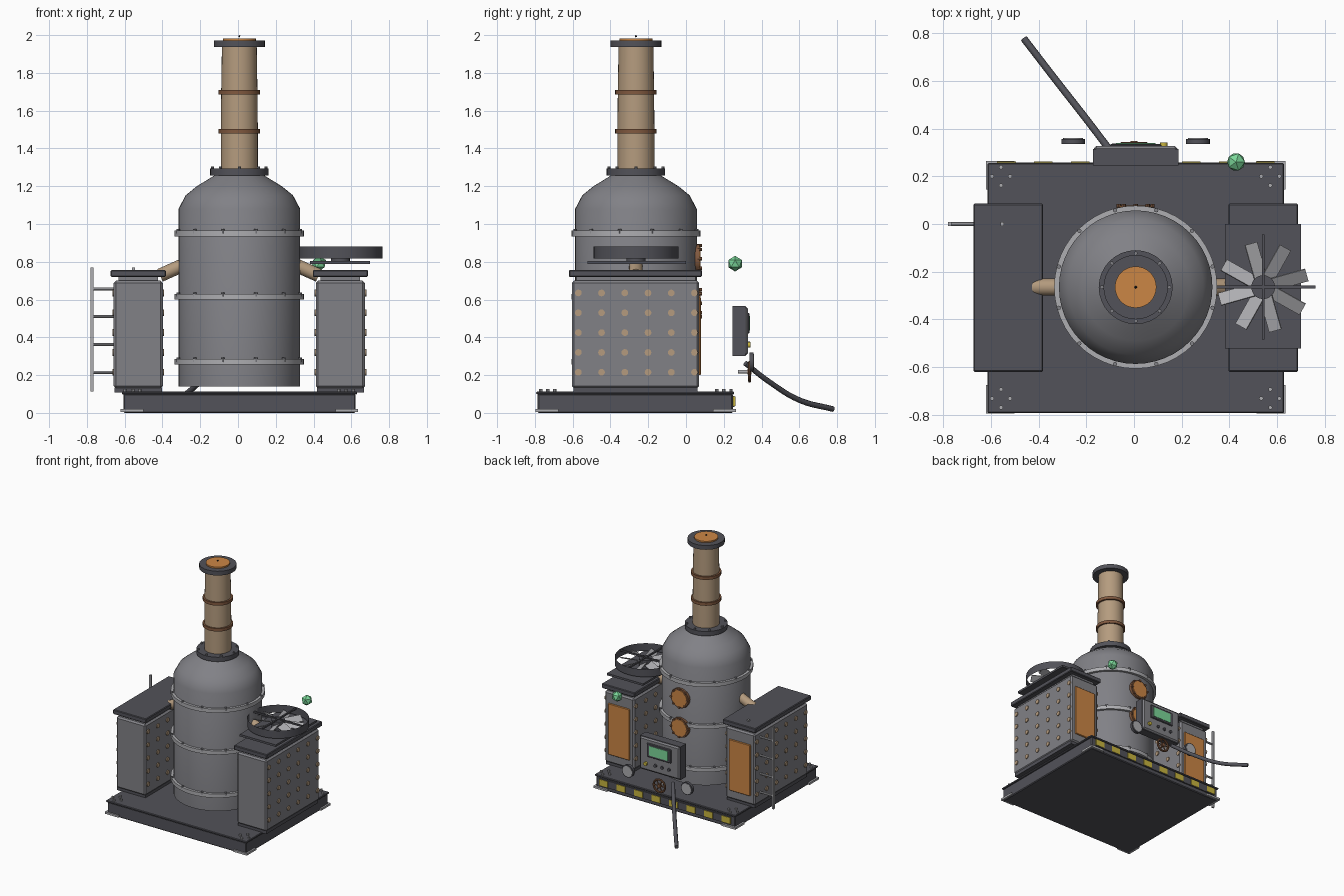
import bpy, bmesh, math
from mathutils import Matrix, Vector

if "Cube" in bpy.data.objects:
    bpy.data.objects.remove(bpy.data.objects["Cube"])

COL = {'dark': (.085, .085, .1), 'grey': (.22, .22, .24), 'light': (.42, .42, .44),
       'orange': (.6, .24, .06), 'tan': (.46, .33, .21), 'brown': (.22, .1, .05),
       'green': (.2, .68, .32), 'yellow': (.58, .46, .05), 'black': (.02, .02, .02)}
MATS = {}
for k, c in COL.items():
    MATS[k] = bpy.data.materials.new(k)
    MATS[k].diffuse_color = (*c, 1)

X, Y, Z = Vector((1, 0, 0)), Vector((0, 1, 0)), Vector((0, 0, 1))


class Part:
    """Collects primitives into one named object."""
    def __init__(self, name, mat):
        self.name, self.mat, self.bm = name, mat, bmesh.new()

    def box(self, x0, x1, y0, y1, z0, z1, m=Matrix(), bevel=0):
        t = m @ Matrix.Translation(((x0 + x1) / 2, (y0 + y1) / 2, (z0 + z1) / 2)) \
            @ Matrix.Diagonal((x1 - x0, y1 - y0, z1 - z0, 1))
        vs = bmesh.ops.create_cube(self.bm, size=1, matrix=t)['verts']
        if bevel:
            es = list({e for v in vs for e in v.link_edges})
            bmesh.ops.bevel(self.bm, geom=es, offset=bevel, segments=1, affect='EDGES')
        return self

    def rod(self, a, b, r, n=24, caps=True):
        a, b = Vector(a), Vector(b)
        q = (b - a).to_track_quat('Z', 'Y').to_matrix().to_4x4()
        bmesh.ops.create_cone(self.bm, cap_ends=caps, segments=n, radius1=r, radius2=r,
                              depth=(b - a).length, matrix=Matrix.Translation((a + b) / 2) @ q)
        return self

    def lathe(self, prof, cx, cy, n=48):
        vs = [self.bm.verts.new((cx + r, cy, z)) for r, z in prof]
        es = [self.bm.edges.new(p) for p in zip(vs, vs[1:])]
        bmesh.ops.spin(self.bm, geom=vs + es, cent=(cx, cy, 0), axis=Z,
                       angle=math.tau, steps=n, use_merge=True)
        bmesh.ops.remove_doubles(self.bm, verts=self.bm.verts, dist=1e-5)
        return self

    def done(self, smooth=35):
        bmesh.ops.recalc_face_normals(self.bm, faces=self.bm.faces)
        me = bpy.data.meshes.new(self.name)
        self.bm.to_mesh(me)
        self.bm.free()
        me.materials.append(MATS[self.mat])
        if smooth:
            me.shade_smooth()
            me.set_sharp_from_angle(angle=math.radians(smooth))
        ob = bpy.data.objects.new(self.name, me)
        bpy.context.collection.objects.link(ob)
        return ob


def circle(n, off=0):
    return [(math.cos(a), math.sin(a)) for a in (math.tau * (i + off) / n for i in range(n))]


TX, TY = .007, -.265

# Base slab, corner plates and bolts
base = Part('base_slab', 'dark')
base.box(-.607, .622, -.785, .248, 0, .1, bevel=.006).box(-.615, .63, -.793, .255, .098, .112, bevel=.004).done(0)
feet, bolts = Part('corner_plates', 'light'), Part('base_bolts', 'light')
for sx in (-1, 1):
    for sy in (-1, 1):
        cx, cy = .007 + sx * .565, -.266 + sy * .466
        x, y = .007 + sx * .568, -.266 + sy * .47
        feet.box(x - .06, x + .06, y - .06, y + .06, .004, .02)
        for c, s in circle(4):
            bolts.rod((cx + .038 * c, cy + .038 * s, .11), (cx + .038 * c, cy + .038 * s, .126), .009, 8)
feet.done(0)
bolts.done()

# Hazard strip along the back edge
Part('hazard_strip', 'dark').box(-.572, .586, .24, .258, .032, .09).done(0)
haz = Part('hazard_marks', 'yellow')
for i in range(8):
    x = -.535 + i * .155
    haz.box(x - .039, x + .039, .25, .262, .036, .086)
haz.done(0)

# Tank with domed shoulder, bands and band bolts
Part('tank', 'grey').lathe([(0, .14), (.322, .14), (.322, 1.08), (.284, 1.152), (.225, 1.2),
                            (.14, 1.252), (.12, 1.265), (0, 1.265)], TX, TY).done(40)
bands, bb = Part('tank_bands', 'light'), Part('band_bolts', 'grey')
for z in (.27, .615, .95):
    bands.lathe([(.315, z - .015), (.342, z - .015), (.342, z + .015), (.315, z + .015)], TX, TY)
    for c, s in circle(12, .5):
        x, y = TX + .334 * c, TY + .334 * s
        bb.rod((x, y, z), (x, y, z + .023), .009, 8)
bands.done()
bb.done()

# Chimney with flanges and rings
ch = Part('chimney', 'tan')
ch.lathe([(0, 1.28), (.098, 1.28), (.098, 1.49), (.096, 1.7), (.092, 1.95), (0, 1.95)], TX, TY, 32).done()
fl = Part('chimney_flanges', 'dark')
fl.rod((TX, TY, 1.257), (TX, TY, 1.293), .155, 32).rod((TX, TY, 1.938), (TX, TY, 1.972), .135, 32).done()
rg = Part('chimney_rings', 'brown')
for z in (1.49, 1.697):
    rg.rod((TX, TY, z - .012), (TX, TY, z + .012), .11, 32)
rg.done()
fb = Part('flange_bolts', 'grey')
for c, s in circle(8):
    x, y = TX + .142 * c, TY + .142 * s
    fb.rod((x, y, 1.28), (x, y, 1.305), .008, 8)
fb.done()
Part('chimney_cap', 'orange').rod((TX, TY, 1.96), (TX, TY, 1.983), .087, 32).done()
tip = Part('cap_tip', 'black')
bmesh.ops.create_icosphere(tip.bm, subdivisions=1, radius=.006, matrix=Matrix.Translation((TX, TY, 1.994)))
tip.done(0)

# Portholes on the back of the tank
pr, pg, pb = Part('porthole_rims', 'brown'), Part('porthole_glass', 'orange'), Part('porthole_bolts', 'brown')
for z in (.58, .815):
    pr.rod((TX, .03, z), (TX, .072, z), .078, 24)
    pg.rod((TX, .04, z), (TX, .078, z), .066, 24)
    for c, s in circle(8):
        x, zz = TX + .071 * c, z + .071 * s
        pb.rod((x, .06, zz), (x, .084, zz), .009, 8)
pr.done()
pg.done()
pb.done()

# Side cabinets with lids, rivets, back panels and pipes into the tank
for side, sx in (('left', -1), ('right', 1)):
    cx = .007 + sx * .535
    Part(side + '_cabinet', 'grey').box(cx - .13, cx + .13, -.604, .07, .13, .7, bevel=.012) \
        .box(cx - .105, cx + .105, -.58, .05, .69, .73).done(0)
    Part(side + '_cabinet_trim', 'dark').box(cx - .125, cx + .125, -.595, .06, .108, .135) \
        .box(cx - .146, cx + .146, -.62, .085, .72, .757, bevel=.005).done(0)
    Part(side + '_back_panel', 'orange').box(cx - .095, cx + .095, .06, .079, .2, .61, bevel=.004).done(0)
    rv = Part(side + '_rivets', 'tan')
    for i in range(6):
        for j in range(5):
            y, z = -.57 + i * .123, .215 + j * .105
            rv.rod((cx - .137, y, z), (cx + .137, y, z), .018, 12)
    rv.done()
    Part(side + '_pipe', 'tan').rod((.007 + sx * .42, TY, .728), (.007 + sx * .27, TY, .795), .036, 20).done()

# Ladder through the left cabinet
lad = Part('ladder', 'light')
for x in (-.773, -.553):
    lad.box(x - .008, x + .008, -.008, .008, .112, .77)
for z in (.215, .363, .51, .657):
    lad.rod((-.773, 0, z), (-.553, 0, z), .008, 8)
lad.done()

# Fan: mounting plate, open shroud, cross guard, hub, blades
FX = .542
Part('fan_plate', 'dark').box(.381, .7, -.522, 0, .787, .803).done(0)
Part('fan_shroud', 'dark').rod((FX, TY, .818), (FX, TY, .88), .224, 40, False).done()
g = Part('fan_guard', 'dark')
g.box(FX - .22, FX + .22, TY - .006, TY + .006, .864, .876)
g.box(FX - .006, FX + .006, TY - .22, TY + .22, .864, .876)
g.rod((FX, TY, .803), (FX, TY, .868), .05, 20).done()
bl = Part('fan_blades', 'light')
for i in range(8):
    m = Matrix.Translation((FX, TY, .84)) @ Matrix.Rotation(math.tau * (i + .35) / 8, 4, 'Z') \
        @ Matrix.Rotation(math.radians(30), 4, 'X')
    bl.box(.04, .19, -.03, .03, -.003, .003, m)
bl.done(0)

# Beacon
be = Part('beacon', 'green')
bmesh.ops.create_icosphere(be.bm, subdivisions=1, radius=.042, matrix=Matrix.Translation((.428, .26, .79)))
be.done(0)

# Control panel, screen and buttons
Part('control_panel', 'grey').box(-.168, .182, .25, .327, .305, .562, bevel=.01).done(0)
fr = Part('panel_frame', 'dark')
fr.box(-.172, .186, .246, .315, .55, .566).box(-.172, .186, .246, .315, .301, .317)
fr.box(-.172, -.156, .246, .315, .301, .566).box(.17, .186, .246, .315, .301, .566)
fr.box(-.1, .115, .31, .336, .42, .53, bevel=.005).done(0)
Part('screen', 'green').box(-.075, .09, .32, .339, .437, .513).done(0)
bt = Part('panel_buttons', 'dark')
for x in (-.08, -.02, .04):
    bt.rod((x, .32, .365), (x, .338, .365), .012, 12)
bt.done()
Part('yellow_button', 'yellow').rod((.125, .32, .36), (.125, .342, .36), .015, 12).done()

# Gauges
gr, gf = Part('gauge_rims', 'dark'), Part('gauge_faces', 'light')
for x in (-.255, .268):
    gr.rod((x, .335, .27), (x, .357, .27), .05)
    gf.rod((x, .35, .27), (x, .36, .27), .042)
gr.done()
gf.done()

# Valve wheel with spokes and stem
vw = Part('valve_wheel', 'brown')
ring = [(.05 * c, .05 * s) for c, s in circle(20)]
tube = [(.05 + .008 * c, .008 * s) for c, s in circle(8)]
vw.lathe(tube + tube[:1], 0, 0, 24)
bmesh.ops.transform(vw.bm, matrix=Matrix.Translation((0, .337, .218)) @ Matrix.Rotation(math.pi / 2, 4, 'X'),
                    verts=vw.bm.verts)
for c, s in circle(6):
    vw.rod((0, .337, .218), (.05 * c, .337, .218 + .05 * s), .005, 6)
vw.rod((0, .325, .218), (0, .348, .218), .015, 12).done()
Part('valve_stem', 'light').rod((0, .275, .218), (0, .34, .218), .009, 12).done()

# Drain hose
cu = bpy.data.curves.new('hose', 'CURVE')
cu.dimensions, cu.bevel_depth, cu.bevel_resolution, cu.use_fill_caps = '3D', .015, 2, True
sp = cu.splines.new('BEZIER')
pts = [(-.105, .315, .262), (-.2, .44, .165), (-.325, .6, .068), (-.462, .778, .02)]
sp.bezier_points.add(len(pts) - 1)
for p, co in zip(sp.bezier_points, pts):
    p.co, p.handle_left_type, p.handle_right_type = co, 'AUTO', 'AUTO'
cu.materials.append(MATS['dark'])
bpy.context.collection.objects.link(bpy.data.objects.new('hose', cu))

for m in bpy.data.materials:
    if m.users and not m.is_grease_pencil:
        m.use_nodes = True
        m.node_tree.nodes["Principled BSDF"].inputs["Base Color"].default_value = m.diffuse_color
